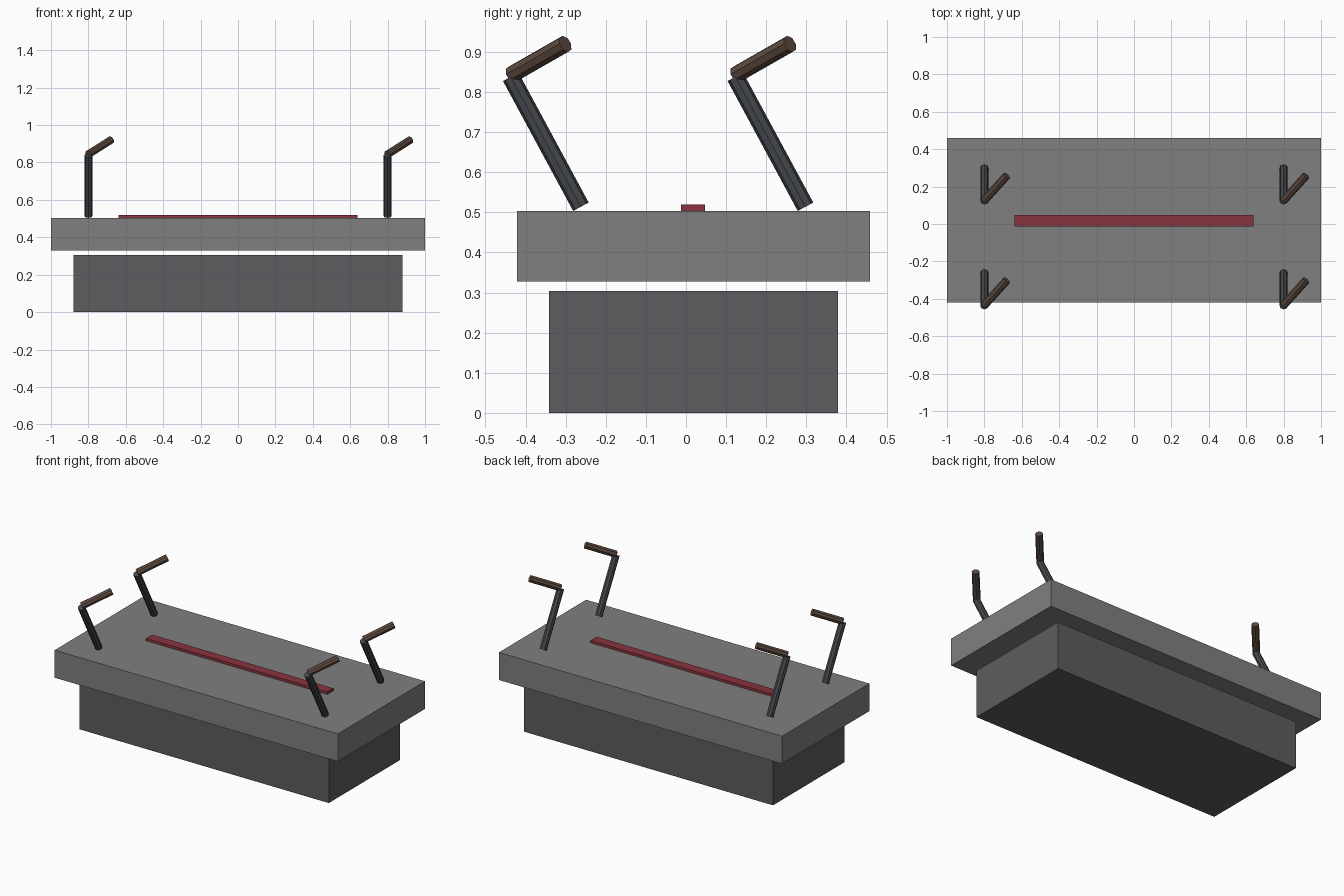
import bpy
from mathutils import Vector

if "Cube" in bpy.data.objects:
    bpy.data.objects.remove(bpy.data.objects["Cube"])


def material(name, color):
    m = bpy.data.materials.new(name)
    m.diffuse_color = (*color, 1)
    m.use_nodes = True
    m.node_tree.nodes["Principled BSDF"].inputs["Base Color"].default_value = m.diffuse_color
    return m


stone = material("stone", (0.22, 0.215, 0.215))
dark_stone = material("dark_stone", (0.11, 0.11, 0.12))
red = material("red", (0.25, 0.035, 0.05))
iron = material("iron", (0.06, 0.065, 0.075))
wood = material("wood", (0.11, 0.07, 0.05))


def box(name, low, high, mat):
    low, high = Vector(low), Vector(high)
    bpy.ops.mesh.primitive_cube_add(size=1, location=(low + high) / 2)
    ob = bpy.context.object
    ob.name = name
    ob.scale = high - low
    bpy.ops.object.transform_apply(location=False, rotation=False, scale=True)
    ob.data.materials.append(mat)


def rod(name, start, end, radius, mat):
    start, end = Vector(start), Vector(end)
    axis = end - start
    bpy.ops.mesh.primitive_cylinder_add(vertices=8, radius=radius, depth=axis.length,
                                        location=(start + end) / 2)
    ob = bpy.context.object
    ob.name = name
    ob.rotation_euler = axis.to_track_quat('Z', 'Y').to_euler()
    ob.data.materials.append(mat)


# Plinth, floating slab and inlaid strip
box("base", (-0.88, -0.341, 0), (0.88, 0.379, 0.304), dark_stone)
box("slab", (-1, -0.421, 0.328), (1, 0.459, 0.504), stone)
box("red_strip", (-0.64, -0.013, 0.504), (0.64, 0.048, 0.52), red)

# Four leaning posts, each with a grip angled the same way
for x in (-0.8, 0.8):
    for y in (-0.262, 0.298):
        top = Vector((x, y - 0.175, 0.838))
        rod("post", (x, y, 0.514), top, 0.022, iron)
        grip = top + Vector((0, 0.003, 0.006))
        rod("grip", grip, grip + Vector((0.12, 0.133, 0.076)), 0.022, wood)
